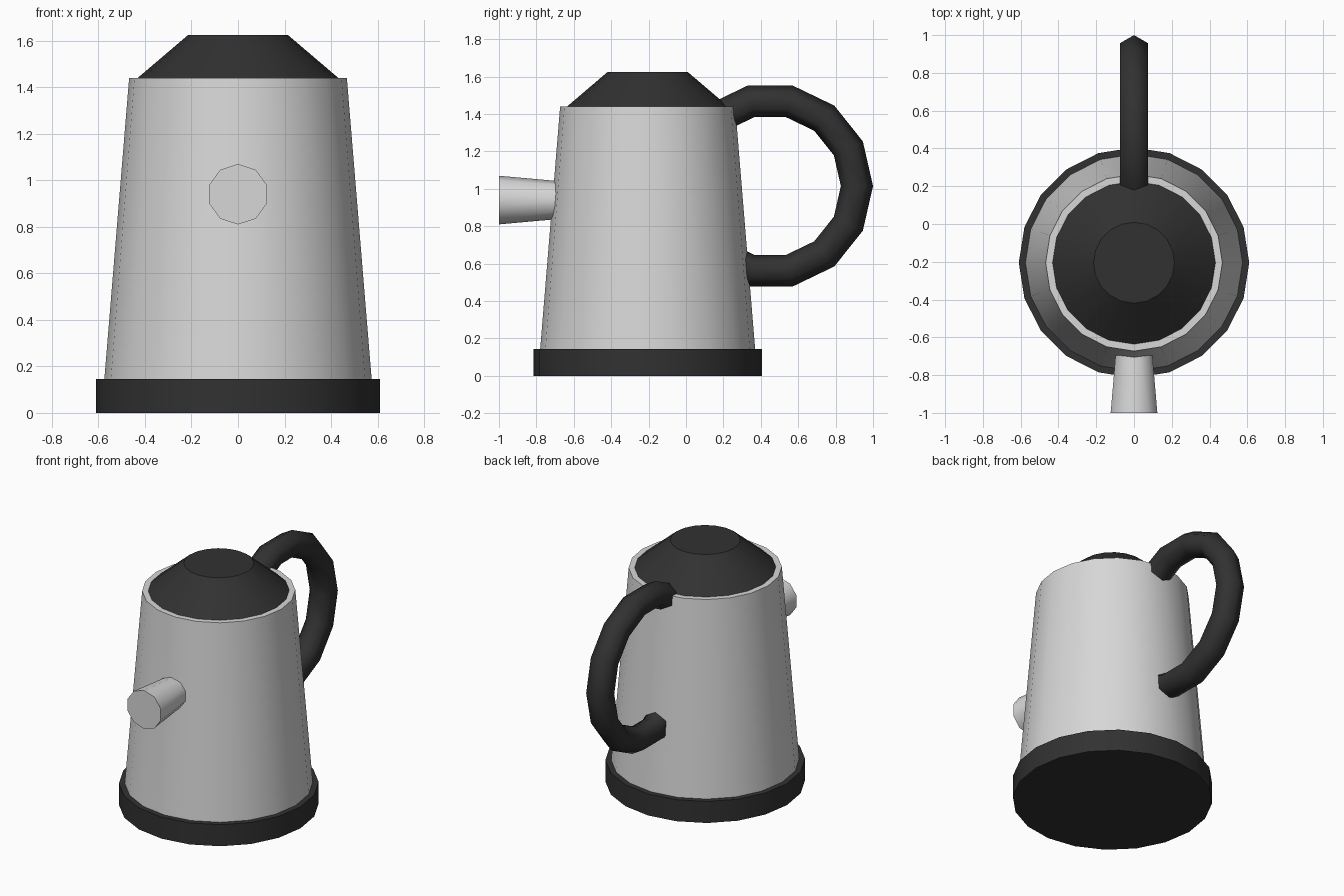
import bpy
from math import radians

cube = bpy.data.objects.get("Cube")
if cube:
    bpy.data.objects.remove(cube, do_unlink=True)


def make_material(name, value):
    mat = bpy.data.materials.new(name)
    mat.use_nodes = True
    colour = (value, value, value, 1)
    mat.diffuse_color = colour
    mat.node_tree.nodes["Principled BSDF"].inputs["Base Color"].default_value = colour
    return mat


STEEL = make_material("light steel grey", 0.68)
PLASTIC = make_material("black plastic", 0.031)
CENTRE_Y = -0.205
SIDES = 20


def finish(name, mat, angle=30):
    """Name, colour and smooth the object just added."""
    obj = bpy.context.object
    obj.name = obj.data.name = name
    obj.data.materials.append(mat)
    bpy.ops.object.shade_smooth_by_angle(angle=radians(angle))
    return obj


def upright_cone(name, mat, r_bottom, r_top, z_bottom, z_top):
    bpy.ops.mesh.primitive_cone_add(
        vertices=SIDES, radius1=r_bottom, radius2=r_top, depth=z_top - z_bottom,
        location=(0, CENTRE_Y, (z_bottom + z_top) / 2))
    return finish(name, mat)


# Round body: base plate, tapered jug and lid
upright_cone("base", PLASTIC, 0.61, 0.61, 0, 0.145)
upright_cone("body", STEEL, 0.575, 0.468, 0.14, 1.44)
upright_cone("lid", PLASTIC, 0.437, 0.214, 1.435, 1.625)

# Spout: widens towards its front opening and runs into the body
spout_back, spout_front = -0.5, -1.0
bpy.ops.mesh.primitive_cone_add(
    vertices=10, radius1=0.085, radius2=0.13, depth=spout_back - spout_front,
    location=(0, (spout_back + spout_front) / 2, 0.94), rotation=(radians(90), 0, 0))
finish("spout", STEEL, 40)

# Handle: upright ring partly sunk into the back of the body
bpy.ops.mesh.primitive_torus_add(
    major_segments=14, minor_segments=6, major_radius=0.464, minor_radius=0.086,
    location=(0, 0.45, 1.015), rotation=(radians(90), 0, radians(90)))
finish("handle", PLASTIC, 80)
